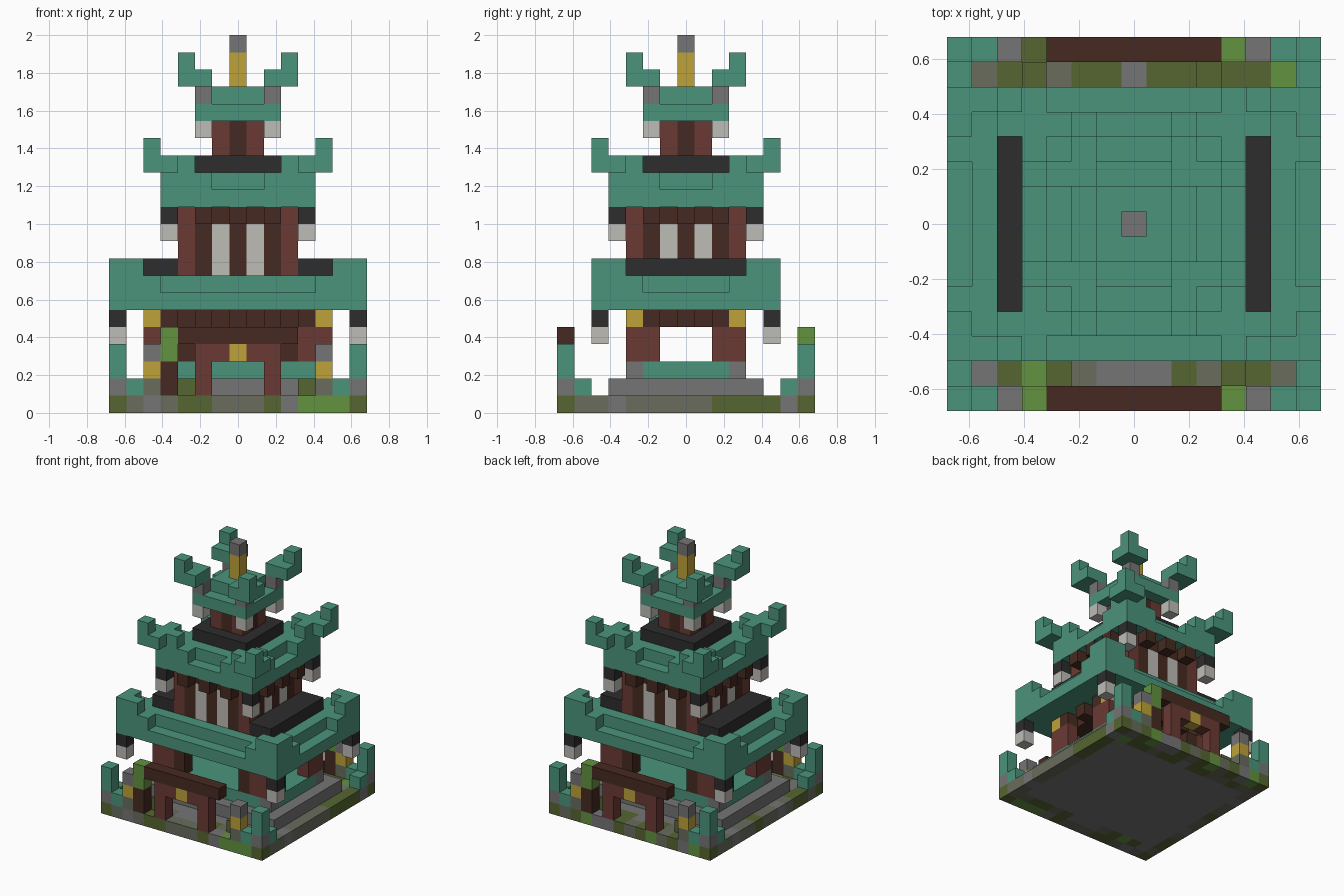
import bpy
import bmesh

cube = bpy.data.objects.get("Cube")
if cube:
    bpy.data.objects.remove(cube, do_unlink=True)

UNIT = 1 / 11  # edge of one block
COLOURS = {
    "teal": (0.071, 0.296, 0.202), "dark_wood": (0.061, 0.023, 0.015),
    "red_wood": (0.147, 0.042, 0.034), "gold": (0.515, 0.361, 0.042),
    "stone": (0.178, 0.178, 0.178), "paper": (0.515, 0.503, 0.468),
    "charcoal": (0.026, 0.026, 0.026), "mossy_stone": (0.138, 0.150, 0.107),
    "moss": (0.093, 0.133, 0.032), "leaf": (0.122, 0.287, 0.051),
}
MATS = {}
for label, rgb in COLOURS.items():
    m = bpy.data.materials.new(label)
    m.use_nodes = True
    m.diffuse_color = (*rgb, 1)
    m.node_tree.nodes["Principled BSDF"].inputs["Base Color"].default_value = (*rgb, 1)
    MATS[label] = m

TURN = [(1, 1), (-1, -1)]
QUAD = [(1, 1), (-1, 1), (1, -1), (-1, -1)]


def part(name, colour, boxes, sym=((1, 1),)):
    """Boxes are inclusive block ranges (x0, x1, y0, y1, z0, z1) counted from the centre."""
    done = set()
    bm = bmesh.new()
    for x0, x1, y0, y1, z0, z1 in boxes:
        for sx, sy in sym:
            xs, ys = sorted((x0 * sx, x1 * sx)), sorted((y0 * sy, y1 * sy))
            key = (*xs, *ys, z0, z1)
            if key in done:
                continue
            done.add(key)
            lo = (xs[0] - .5, ys[0] - .5, z0)
            hi = (xs[1] + .5, ys[1] + .5, z1 + 1)
            for v in bmesh.ops.create_cube(bm, size=1)["verts"]:
                for i in range(3):
                    v.co[i] = (hi[i] if v.co[i] > 0 else lo[i]) * UNIT
    mesh = bpy.data.meshes.new(name)
    bm.to_mesh(mesh)
    bm.free()
    mesh.materials.append(MATS[colour])
    obj = bpy.data.objects.new(name, mesh)
    bpy.context.collection.objects.link(obj)


# Ground: stone core with a mossy border, one letter per block
KEY = {"s": "stone", "y": "mossy_stone", "m": "moss", "g": "leaf"}
rows = {-7: "mysymmyyymsgggm", -6: "ysmgmysssmymmyy",
        6: "yymyymmsmmymmgs", 7: "mgsmygmymssgmym"}
sides = {7: "ysyyyyymmmm", -7: "mmysyymyysy"}
border = {k: [] for k in KEY}
for y, row in rows.items():
    for i, k in enumerate(row):
        border[k].append((i - 7, i - 7, y, y, 0, 0))
for x, col in sides.items():
    for i, k in enumerate(col):
        border[k].append((x, x, i - 5, i - 5, 0, 0))
part("ground", "stone", [(-6, 6, -5, 5, 0, 0)])
for k, boxes in border.items():
    part("ground_border_" + KEY[k], KEY[k], boxes)

# Corner fence posts
part("fence_post_foot", "stone", [(7, 7, 7, 7, 1, 1)], QUAD)
part("fence_post", "teal", [(7, 7, 7, 7, 2, 3), (6, 6, 7, 7, 1, 1), (7, 7, 6, 6, 1, 1)], QUAD)

# Gates, garden lanterns and small trees, front and back
part("gate_post", "red_wood", [(-2, -2, -7, -7, 1, 3), (2, 2, -7, -7, 1, 3),
                               (-1, -1, -7, -7, 3, 3), (1, 1, -7, -7, 3, 3)], TURN)
part("gate_beam", "dark_wood", [(-3, 3, -7, -7, 4, 4)], TURN)
part("gate_plaque", "gold", [(0, 0, -7, -7, 3, 3)], TURN)
part("garden_lantern_foot", "mossy_stone", [(5, 5, 7, 7, 1, 1)], QUAD)
part("garden_lantern_light", "gold", [(5, 5, 7, 7, 2, 2)], QUAD)
part("garden_lantern_cap", "stone", [(5, 5, 7, 7, 3, 3)], QUAD)
part("tree_trunk", "dark_wood", [(-4, -4, -7, -7, 1, 2)], TURN)
part("tree_leaves", "leaf", [(-4, -4, -7, -7, 3, 4)], TURN)
part("bush", "moss", [(-3, -3, -6, -6, 1, 1), (4, 4, -6, -6, 1, 1)], TURN)

# Platform
part("platform_step", "stone", [(-6, 6, -4, 4, 1, 1)])
part("platform_floor", "teal", [(-5, 5, -2, 2, 2, 2), (-4, 4, -3, -3, 2, 2),
                                (-4, 4, 3, 3, 2, 2)])
part("pillar_foot", "stone", [(5, 5, 3, 3, 2, 2)], QUAD)

# Ground storey
part("lower_pillar", "red_wood", [(5, 5, 2, 3, 3, 4), (4, 4, 3, 3, 3, 4)], QUAD)
part("lower_door_frame", "dark_wood", [(3, 3, 3, 3, 3, 4)], QUAD)
part("lower_pillar_cap", "gold", [(5, 5, 3, 3, 5, 5)], QUAD)
part("lower_ceiling", "dark_wood", [(-4, 4, -2, 2, 5, 5)])
part("lower_bracket", "dark_wood",
     [(x, x, 3, 3, 5, 5) for x in (0, 2, 4)] + [(5, 5, y, y, 5, 5) for y in (0, 2)], QUAD)


def roof(name, hx, hy, z):
    """Stepped roof whose rim rises toward the corners."""
    part(name, "teal", [(-hx, hx, -hy, hy, z, z), (1 - hx, hx - 1, 1 - hy, hy - 1, z + 1, z + 1)])
    part(name + "_rim", "teal", [
        (hx - 2, hx, hy, hy, z + 1, z + 1), (hx, hx, hy - 2, hy - 1, z + 1, z + 1),
        (hx - 1, hx, hy, hy, z + 2, z + 2), (hx, hx, hy - 1, hy - 1, z + 2, z + 2)], QUAD)


def hanging_lantern(name, x, y, z, hook=True):
    part(name + "_paper", "paper", [(x, x, y, y, z, z)], QUAD)
    if hook:
        part(name + "_hook", "charcoal", [(x, x, y, y, z + 1, z + 1)], QUAD)


# Lower roof with side ledges
roof("lower_roof", 7, 5, 6)
part("side_ledge", "charcoal", [(4, 5, -3, 3, 8, 8)], TURN)
hanging_lantern("lower_lantern", 7, 5, 4)

# Middle storey
part("middle_core", "dark_wood", [(-2, 2, -2, 2, 8, 11)])
part("middle_pillar", "red_wood", [(3, 3, 3, 3, 8, 11)], QUAD)
studs, windows, brackets = [], [], []
for a in (0, 1, 2):
    top = 11
    if a == 1:
        windows += [(a, a, 3, 3, 8, 10), (3, 3, a, a, 8, 10)]
        studs += [(a, a, 3, 3, 11, 11), (3, 3, a, a, 11, 11)]
    else:
        studs += [(a, a, 3, 3, 8, 11), (3, 3, a, a, 8, 11)]
        brackets += [(a, a, 4, 4, 11, 11), (4, 4, a, a, 11, 11)]
part("middle_wall", "dark_wood", studs, QUAD)
part("middle_window", "paper", windows, QUAD)
part("middle_bracket", "dark_wood", brackets, QUAD)

# Middle roof with upturned horns
roof("middle_roof", 4, 4, 12)
part("middle_roof_horn", "teal", [(4, 5, 5, 5, 14, 14), (5, 5, 4, 4, 14, 14),
                                  (5, 5, 5, 5, 15, 15)], QUAD)
part("middle_ridge", "charcoal", [(-2, 2, -2, 2, 14, 14)])
hanging_lantern("middle_lantern", 4, 4, 10)

# Top storey
part("top_wall", "dark_wood", [(-1, 1, 0, 0, 15, 16), (0, 0, 1, 1, 15, 16),
                               (0, 0, -1, -1, 15, 16)])
part("top_pillar", "red_wood", [(1, 1, 1, 1, 15, 16)], QUAD)
hanging_lantern("top_lantern", 2, 2, 16, hook=False)

# Top roof, horns and finial
part("top_roof", "teal", [(-2, 2, -2, 2, 17, 17), (-1, 1, -1, 1, 18, 18)])
part("top_horn_post", "stone", [(2, 2, 2, 2, 18, 18)], QUAD)
part("top_horn", "teal", [(2, 3, 2, 3, 19, 19), (3, 3, 3, 3, 20, 20)], QUAD)
part("finial", "gold", [(0, 0, 0, 0, 19, 20)])
part("finial_tip", "stone", [(0, 0, 0, 0, 21, 21)])
